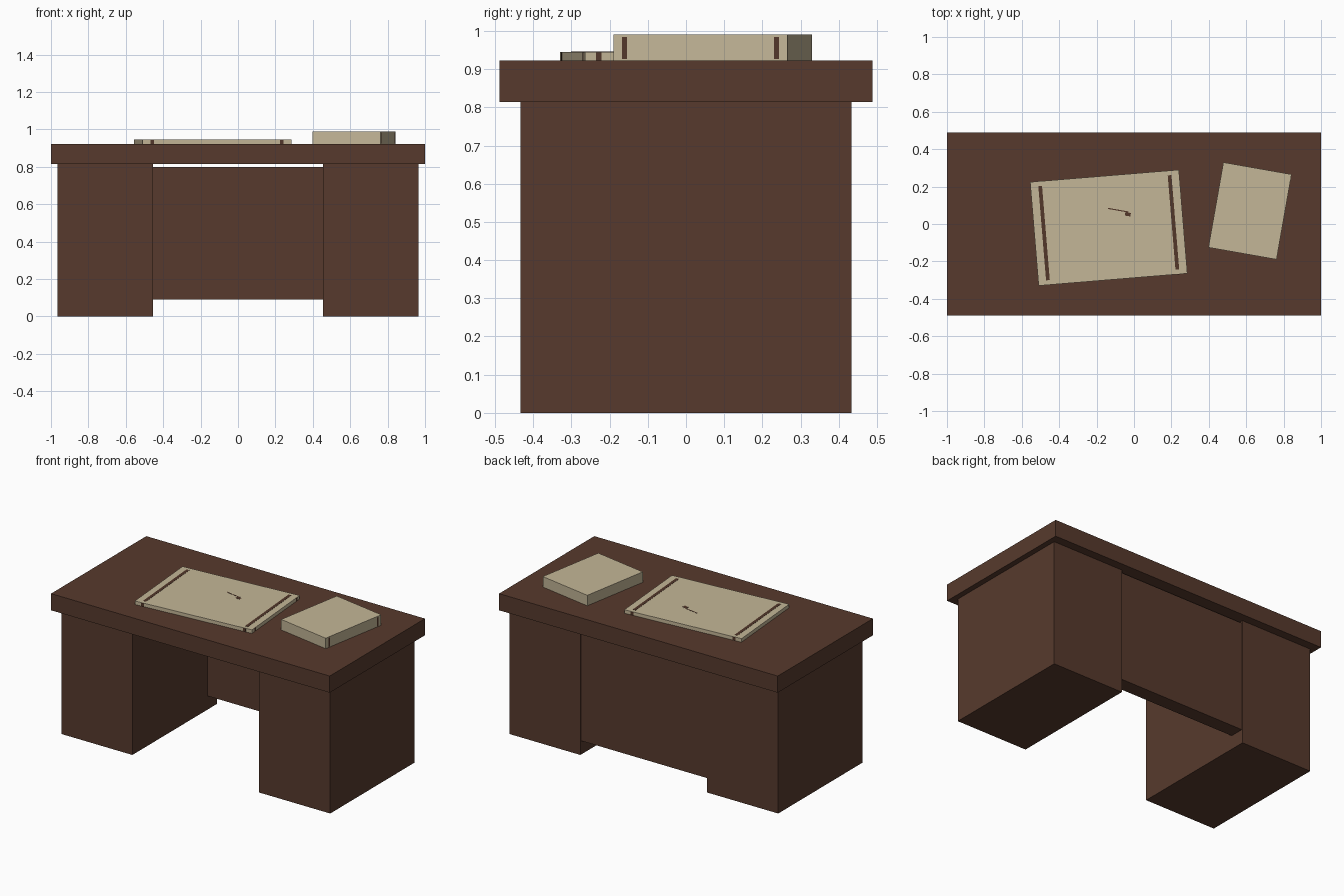
import bpy
from math import radians
from mathutils import Matrix, Vector

if "Cube" in bpy.data.objects:
    bpy.data.objects.remove(bpy.data.objects["Cube"])


def make_material(name, color):
    mat = bpy.data.materials.new(name)
    mat.use_nodes = True
    mat.diffuse_color = (*color, 1)
    mat.node_tree.nodes["Principled BSDF"].inputs["Base Color"].default_value = (*color, 1)
    return mat


wood = make_material("dark brown wood", (0.095, 0.042, 0.026))
paper = make_material("cream paper", (0.55, 0.47, 0.31))
ink = make_material("brown ink", (0.085, 0.038, 0.023))


def box(name, mat, low, high, place=Matrix.Identity(4)):
    """Box between two corners, optionally moved by a placement matrix."""
    low, high = Vector(low), Vector(high)
    bpy.ops.mesh.primitive_cube_add(size=1)
    obj = bpy.context.object
    obj.name = name
    size = Matrix.Diagonal((*(high - low), 1))
    obj.data.transform(Matrix.Translation((low + high) / 2) @ size)
    obj.matrix_world = place
    obj.data.materials.append(mat)
    return obj


# Desk body
TOP = 0.922
box("desk_top", wood, (-1, -0.488, 0.814), (1, 0.488, TOP))
box("left_pedestal", wood, (0.455, -0.433, 0), (0.965, 0.433, 0.814))
box("right_pedestal", wood, (-0.965, -0.433, 0), (-0.455, 0.433, 0.814))
box("modesty_panel", wood, (-0.455, 0.335, 0.09), (0.455, 0.427, 0.8))

# Large paper sheet, slightly turned
sheet = Matrix.Translation((-0.135, -0.02, TOP)) @ Matrix.Rotation(radians(4.7), 4, "Z")
W, D, H = 0.399, 0.278, 0.023
box("paper_sheet", paper, (-W, -D, 0), (W, D, H), sheet)

# Printed lines near both ends of the sheet's top and edges
T = 0.001
for side, s in (("left", 1), ("right", -1)):
    x, y = s * W * 0.87, s * D * 0.87
    box(side + "_top_line", ink, (x - 0.01, -0.253, H - T), (x + 0.01, 0.253, H + T), sheet)
    for edge, e in (("front", -1), ("back", 1)):
        box(f"{side}_{edge}_edge_line", ink, (x - 0.01, e * D - T, 0.001),
            (x + 0.01, e * D + T, H - 0.001), sheet)
    box(side + "_end_line", ink, (W - T, y - 0.007, 0.001), (W + T, y + 0.007, H - 0.001), sheet)

# Small pen marks in the middle of the sheet
pen = Matrix.Translation((-0.08, 0.073, TOP + H)) @ Matrix.Rotation(radians(-10), 4, "Z")
box("pen_stroke", ink, (-0.06, -0.003, -T), (0.05, 0.003, T), pen)
box("pen_blot", ink, (0.035, -0.022, -T), (0.065, -0.003, T), pen)

# Thick paper stack with two marks on its outer edge
stack = Matrix.Translation((0.62, 0.07, TOP)) @ Matrix.Rotation(radians(-10), 4, "Z")
box("paper_stack", paper, (-0.185, -0.231, 0), (0.185, 0.231, 0.068), stack)
for name, y in (("front", -0.202), ("back", 0.202)):
    box(name + "_stack_line", ink, (0.185 - T, y - 0.007, 0.004),
        (0.185 + T, y + 0.007, 0.062), stack)
